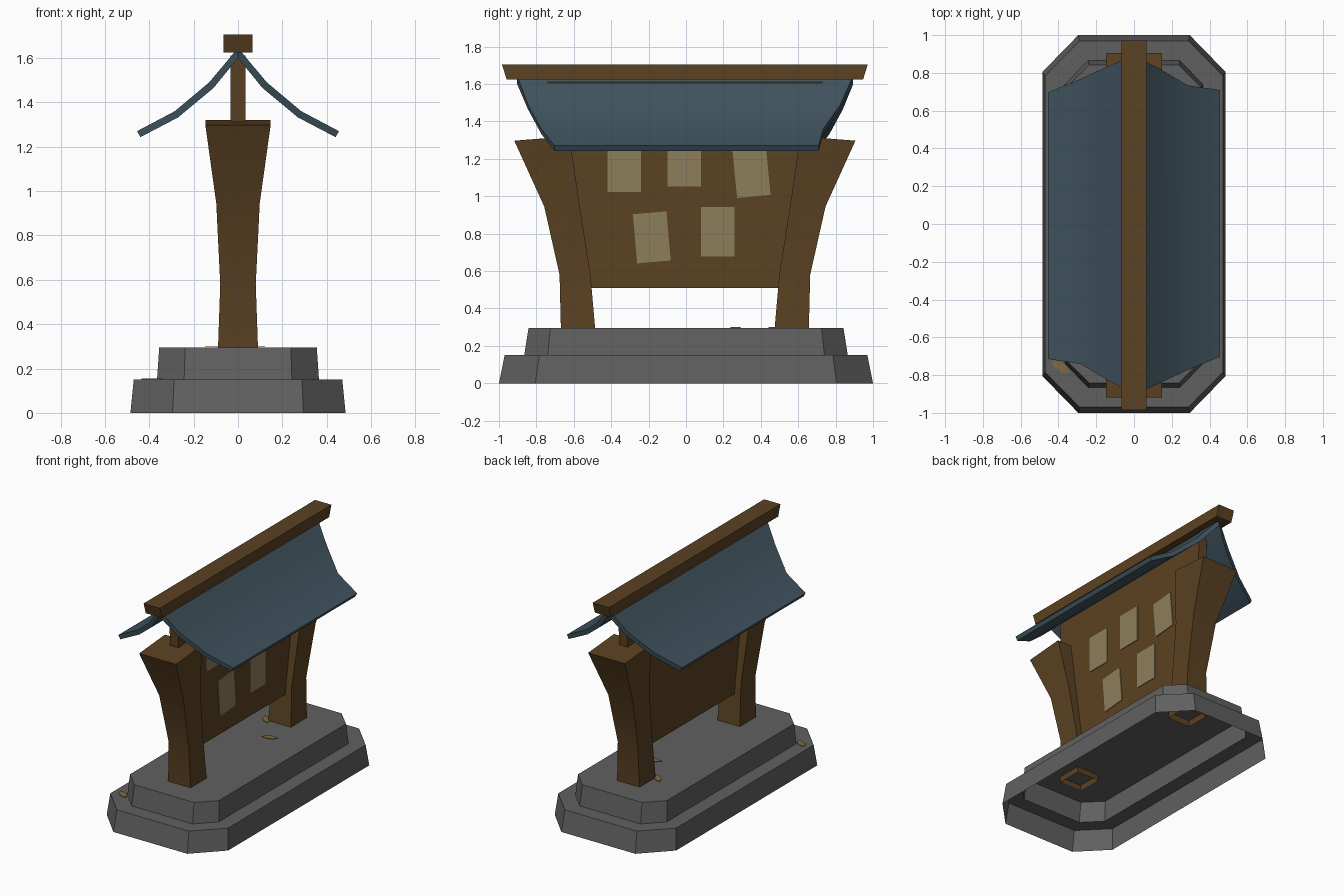
import bpy, bmesh, math

if "Cube" in bpy.data.objects:
    bpy.data.objects.remove(bpy.data.objects["Cube"])

CY = -0.006  # the upper structure sits slightly off centre along y


def material(name, rgb):
    m = bpy.data.materials.new(name)
    m.diffuse_color = (*rgb, 1)
    m.use_nodes = True
    m.node_tree.nodes["Principled BSDF"].inputs["Base Color"].default_value = m.diffuse_color
    return m


STONE = material("grey stone", (0.118, 0.118, 0.118))
WOOD = material("brown wood", (0.105, 0.054, 0.016))
TILE = material("slate blue roof", (0.051, 0.087, 0.113))
PAPER = material("old paper", (0.27, 0.21, 0.107))
LEAF = material("dry leaf", (0.22, 0.145, 0.05))


def loft(name, rings, mat, start=True, end=True, smooth=False):
    """Skin a list of equal-length vertex rings, with optional end caps."""
    bm = bmesh.new()
    vs = [[bm.verts.new(p) for p in r] for r in rings]
    n = len(rings[0])
    for a, b in zip(vs, vs[1:]):
        for i in range(n):
            j = (i + 1) % n
            bm.faces.new((a[i], a[j], b[j], b[i]))
    if start:
        bm.faces.new(vs[0][::-1])
    if end:
        bm.faces.new(vs[-1])
    bmesh.ops.recalc_face_normals(bm, faces=bm.faces[:])
    me = bpy.data.meshes.new(name)
    bm.to_mesh(me)
    bm.free()
    me.materials.append(mat)
    ob = bpy.data.objects.new(name, me)
    bpy.context.collection.objects.link(ob)
    if smooth:
        bpy.ops.object.select_all(action='DESELECT')
        ob.select_set(True)
        bpy.context.view_layer.objects.active = ob
        bpy.ops.object.shade_smooth_by_angle(angle=math.radians(30))
    return ob


def octagon(x, y, cx, cy, z):
    """Rectangle with cut corners; flats end at cx and cy."""
    return [(cx, -y, z), (x, -cy, z), (x, cy, z), (cx, y, z),
            (-cx, y, z), (-x, cy, z), (-x, -cy, z), (-cx, -y, z)]


# Two-tier stone base, open underneath
loft("stone_base", [octagon(0.485, 1.0, 0.295, 0.805, 0),
                    octagon(0.47, 0.97, 0.288, 0.785, 0.15),
                    octagon(0.365, 0.865, 0.243, 0.74, 0.15),
                    octagon(0.355, 0.842, 0.238, 0.725, 0.295)],
     STONE, start=False)

# Flared posts: half width, inner y, inner z, outer y, outer z
POST = [(0.092, 0.475, 0.25, 0.661, 0.25),
        (0.09, 0.48, 0.295, 0.663, 0.295),
        (0.08, 0.505, 0.58, 0.67, 0.58),
        (0.098, 0.562, 0.945, 0.752, 0.945),
        (0.147, 0.617, 1.32, 0.912, 1.297)]
for side, label in ((-1, "front_post"), (1, "back_post")):
    loft(label, [[(-w, CY + side * yi, zi), (w, CY + side * yi, zi),
                  (w, CY + side * yo, zo), (-w, CY + side * yo, zo)]
                 for w, yi, zi, yo, zo in POST],
         WOOD, start=False, smooth=True)


def slab(name, levels, mat):
    """Box-like slab from levels of (half x, half y, z)."""
    return loft(name, [[(-x, CY - y, z), (x, CY - y, z), (x, CY + y, z), (-x, CY + y, z)]
                       for x, y, z in levels], mat)


# Board between the posts and beam along the ridge
slab("notice_board", [(0.034, 0.58, 0.51), (0.034, 0.65, 0.945), (0.034, 0.72, 1.32),
                      (0.034, 0.735, 1.61)], WOOD)
slab("ridge_beam", [(0.065, 0.953, 1.625), (0.065, 0.978, 1.705)], WOOD)

# Curved roof: top x, top z, under x, under z, front reach, back reach (+x side)
ROOF = [(0.455, 1.27, 0.44, 1.243, 0.70, 0.712),
        (0.285, 1.36, 0.27, 1.332, 0.77, 0.737),
        (0.13, 1.49, 0.11, 1.465, 0.842, 0.828),
        (0.0, 1.645, 0.0, 1.60, 0.90, 0.897)]


def roof_ring(s, sign):
    tx, tz, ux, uz, f, b = s
    if sign < 0:  # the other slope is the same one turned half way round
        f, b = b, f
    return [(sign * tx, CY / 2 - f, tz), (sign * tx, CY / 2 + b, tz),
            (sign * ux, CY / 2 + b, uz), (sign * ux, CY / 2 - f, uz)]


loft("roof", [roof_ring(s, 1) for s in ROOF] + [roof_ring(s, -1) for s in ROOF[-2::-1]],
     TILE, smooth=True)

# Pinned notices on the +x face: centre y, centre z, tilt in degrees
NOTICES = [(-0.33, 1.155, 0), (-0.01, 1.185, 0), (0.35, 1.13, 5.5),
           (-0.183, 0.78, 5), (0.17, 0.81, 0)]
for k, (cy, cz, tilt) in enumerate(NOTICES):
    c, s = math.cos(math.radians(tilt)), math.sin(math.radians(tilt))
    corners = [(u * 0.09, v * 0.132) for u, v in ((-1, -1), (1, -1), (1, 1), (-1, 1))]
    loft(f"notice_{k + 1}", [[(x, cy + u * c - v * s, cz + u * s + v * c)
                              for u, v in corners] for x in (0.033, 0.039)], PAPER)

# Fallen leaves on the base: x, y, z, heading in degrees
LEAVES = [(-0.39, -0.755, 0.152, -33), (-0.11, 0.48, 0.297, -45), (0.07, 0.265, 0.297, 20)]
OUTLINE = [(-0.055, 0), (-0.02, -0.022), (0.025, -0.02), (0.055, 0), (0.025, 0.02), (-0.02, 0.022)]
for k, (x, y, z, h) in enumerate(LEAVES):
    c, s = math.cos(math.radians(h)), math.sin(math.radians(h))
    loft(f"leaf_{k + 1}", [[(x + u * c - v * s, y + u * s + v * c, z + dz)
                            for u, v in OUTLINE] for dz in (-0.001, 0.003)], LEAF)
